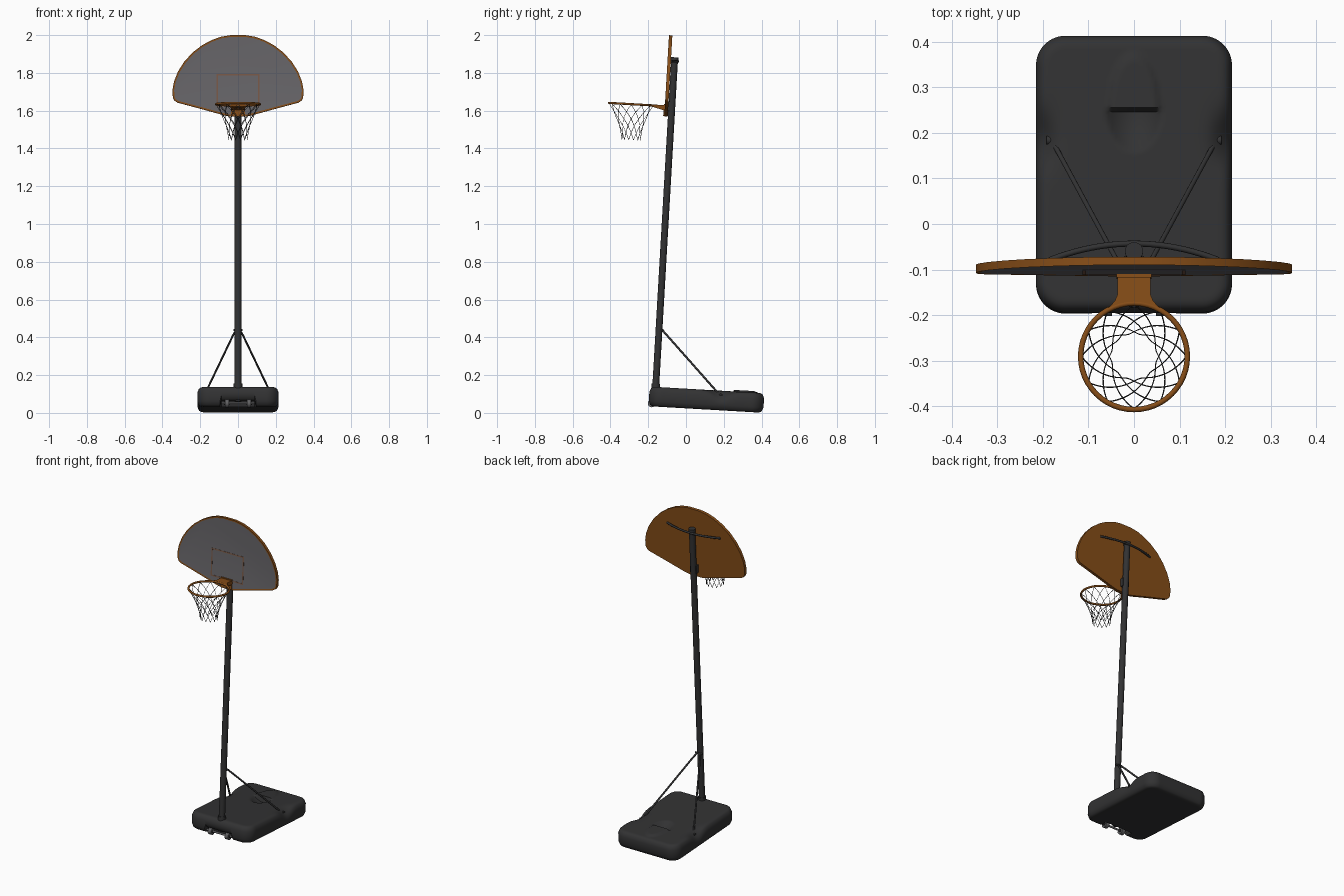
import bpy, bmesh
from math import sin, cos, pi, radians, hypot, exp, sqrt
from mathutils import Matrix, Vector

cube = bpy.data.objects.get("Cube")
if cube:
    bpy.data.objects.remove(cube)

# The whole stand leans back slightly
LEAN = Matrix.Rotation(radians(-3.3), 4, 'X')


def material(name, r, g, b):
    m = bpy.data.materials.new(name)
    m.use_nodes = True
    m.diffuse_color = (r, g, b, 1)
    bsdf = m.node_tree.nodes["Principled BSDF"]
    bsdf.inputs["Base Color"].default_value = (r, g, b, 1)
    bsdf.inputs["Roughness"].default_value = 0.6
    return m


BLACK = material("black plastic", .032, .032, .033)
ORANGE = material("burnt orange", .24, .075, .009)
GREY = material("board grey", .135, .13, .14)
LINE = material("faded orange line", .19, .10, .065)
STEEL = material("wheel grey", .12, .12, .125)
NET = material("net cord", .05, .05, .05)


def finish(bm, name, *mats, smooth=True):
    bmesh.ops.recalc_face_normals(bm, faces=bm.faces)
    me = bpy.data.meshes.new(name)
    bm.to_mesh(me)
    bm.free()
    ob = bpy.data.objects.new(name, me)
    bpy.context.collection.objects.link(ob)
    for m in mats:
        me.materials.append(m)
    ob.matrix_world = LEAN
    if smooth:
        bpy.ops.object.select_all(action='DESELECT')
        ob.select_set(True)
        bpy.context.view_layer.objects.active = ob
        bpy.ops.object.shade_smooth_by_angle(angle=radians(40))
    return ob


def cylinder(name, a, b, r, mat, sides=20):
    a, b = Vector(a), Vector(b)
    bm = bmesh.new()
    m = Matrix.Translation((a + b) / 2) @ (b - a).to_track_quat('Z', 'Y').to_matrix().to_4x4()
    bmesh.ops.create_cone(bm, cap_ends=True, segments=sides, radius1=r, radius2=r,
                          depth=(b - a).length, matrix=m)
    return finish(bm, name, mat)


def box(name, lo, hi, mat):
    lo, hi = Vector(lo), Vector(hi)
    bm = bmesh.new()
    bmesh.ops.create_cube(bm, size=1, matrix=Matrix.Translation((lo + hi) / 2)
                          @ Matrix.Diagonal((*(hi - lo), 1)))
    return finish(bm, name, mat, smooth=False)


def tubes(name, paths, r, mat, cyclic=False, res=2):
    cu = bpy.data.curves.new(name, 'CURVE')
    cu.dimensions = '3D'
    cu.bevel_depth, cu.bevel_resolution, cu.use_fill_caps = r, res, True
    for path in paths:
        sp = cu.splines.new('POLY')
        sp.points.add(len(path) - 1)
        for p, co in zip(sp.points, path):
            p.co = (*co, 1)
        sp.use_cyclic_u = cyclic
        sp.use_smooth = True
    cu.materials.append(mat)
    ob = bpy.data.objects.new(name, cu)
    bpy.context.collection.objects.link(ob)
    ob.matrix_world = LEAN
    bpy.ops.object.select_all(action='DESELECT')
    ob.select_set(True)
    bpy.context.view_layer.objects.active = ob
    bpy.ops.object.convert(target='MESH')


# Base tank: rounded slab with hand recess, side dips and wheel bay
HX, HY, CY, CORNER, ROUND = .215, .304, .104, .065, .028
LOW, TOP, NX, NY = .024, .128, 54, 76


def plan(u, v):
    x, y = u * HX, v * HY
    p, q = abs(x) - HX + CORNER, abs(y) - HY + CORNER
    if p > 0 and q > 0:
        k = max(p, q) / hypot(p, q)
        x = (HX - CORNER + p * k) * (1 if x > 0 else -1)
        y = (HY - CORNER + q * k) * (1 if y > 0 else -1)
    p, q = abs(x) - HX + CORNER, abs(y) - HY + CORNER
    d = CORNER - hypot(max(p, 0), max(q, 0)) - min(max(p, q), 0)
    t = max(0, ROUND - d)
    return x, y + CY, ROUND - sqrt(max(0, ROUND ** 2 - t * t))


def top_height(x, y, drop):
    z = TOP - drop
    z -= .034 * exp(-((abs(x) - .21) / .032) ** 2 - ((y - .18) / .055) ** 2)
    bowl = (x / .062) ** 2 + ((y - .245) / .095) ** 2
    tongue = (x / .058) ** 2 + ((y - .25) / .125) ** 2
    if y < .245 and bowl < 1:
        z -= .03 * (1 - bowl)
    elif y >= .245 and tongue < 1:
        z += .008 * min(1, 3 * (1 - tongue))
    return z


def low_height(x, y, drop):
    bay = .03 if abs(x) < .092 and y < -.14 else 0
    return LOW + drop + bay


bm = bmesh.new()
sheets = []
for height in (top_height, low_height):
    rows = []
    for j in range(NY + 1):
        pts = [plan(2 * i / NX - 1, 2 * j / NY - 1) for i in range(NX + 1)]
        rows.append([bm.verts.new((x, y, height(x, y, d))) for x, y, d in pts])
    for a, b in zip(rows, rows[1:]):
        for i in range(NX):
            bm.faces.new((a[i], a[i + 1], b[i + 1], b[i]))
    sheets.append(rows[0] + [r[-1] for r in rows[1:]] + rows[-1][-2::-1]
                  + [r[0] for r in rows[-2:0:-1]])
t, b = sheets
for i in range(len(t)):
    bm.faces.new((t[i - 1], t[i], b[i], b[i - 1]))
finish(bm, "base_tank", BLACK)

# Transport wheels and axle
cylinder("wheel_axle", (-.088, -.186, .042), (.088, -.186, .042), .006, STEEL, 12)
for side, s in (("left", 1), ("right", -1)):
    cylinder(side + "_wheel", (s * .048, -.184, .04), (s * .07, -.184, .04), .021, STEEL)
    cylinder(side + "_wheel_hub", (s * .044, -.184, .04), (s * .075, -.184, .04), .01, BLACK, 12)

# Pole with collar, joint and cap
PY = -.168
cylinder("pole", (0, PY, .05), (0, PY, 1.865), .018, BLACK)
cylinder("pole_collar", (0, PY, .11), (0, PY, .145), .023, BLACK)
cylinder("pole_cap", (0, PY, 1.855), (0, PY, 1.876), .02, BLACK)

# Struts from pole to tank, joined by a bolt
for side, s in (("left", 1), ("right", -1)):
    tubes(side + "_strut", [[(0, -.15, .432), (s * .012, -.148, .428), (s * .026, -.125, .405),
                             (s * .18, .178, .1)]], .0055, BLACK)
    cylinder(side + "_strut_foot", (s * .17, .178, .102), (s * .192, .178, .102), .01, BLACK, 12)
cylinder("strut_bolt", (-.024, -.155, .43), (.024, -.155, .43), .006, BLACK, 12)

# Backboard: fan outline, orange frame and back, grey inset face
half = [(.04, 1.991), (.09, 1.983), (.14, 1.965), (.19, 1.938), (.24, 1.9), (.285, 1.85),
        (.318, 1.798), (.339, 1.745), (.347, 1.7), (.345, 1.662), (.337, 1.645),
        (.32, 1.634), (.2, 1.602), (.07, 1.566), (.045, 1.561)]
outline = half + [(-x, z) for x, z in reversed(half)]
bm = bmesh.new()
front = bm.faces.new([bm.verts.new((x, -.205, z)) for x, z in outline])
back = bmesh.ops.extrude_face_region(bm, geom=[front])
bmesh.ops.translate(bm, vec=(0, .018, 0),
                    verts=[v for v in back["geom"] if isinstance(v, bmesh.types.BMVert)])
bmesh.ops.recalc_face_normals(bm, faces=bm.faces)
bm.faces.ensure_lookup_table()
front = next(f for f in bm.faces if len(f.verts) > 4 and f.calc_center_median().y < -.2)
bmesh.ops.inset_region(bm, faces=[front], thickness=.009, depth=-.001)
front.material_index = 1
finish(bm, "backboard", ORANGE, GREY)

# Target rectangle on the board
for name, lo, hi in (("target_top", (-.113, 1.777), (.113, 1.785)),
                     ("target_bottom", (-.113, 1.612), (.113, 1.62)),
                     ("target_left", (.105, 1.62), (.113, 1.777)),
                     ("target_right", (-.113, 1.62), (-.105, 1.777))):
    box(name, (lo[0], -.2052, lo[1]), (hi[0], -.2035, hi[1]), LINE)

# Bowed brace behind the board
arc = [(x / 10 * .185, -.15 - .036 * (x / 10) ** 2, 1.855) for x in range(-10, 11)]
tubes("board_brace", [arc], .0065, BLACK)
box("pole_mount", (-.022, -.19, 1.59), (.022, -.165, 1.64), BLACK)

# Rim and flared bracket
RY, RZ, RR = -.384, 1.615, .117
ring = [2 * pi * i / 48 for i in range(48)]
tubes("rim", [[(RR * sin(a), RY + RR * cos(a), RZ) for a in ring]], .006, ORANGE, True, 3)
side = [(.036, -.203), (.036, -.248), (.042, -.262), (.053, -.275), (.07, -.289)]
side += [(RR * sin(a), RY + RR * cos(a)) for a in (.5, .35, .2, .07)]
flat = side + [(-x, y) for x, y in reversed(side)]
bm = bmesh.new()
upper = [bm.verts.new((x, y, RZ + .005)) for x, y in flat]
lower = [bm.verts.new((x, y, RZ - .004 - .02 * max(0, (y + .285) / .082))) for x, y in flat]
bm.faces.new(upper)
bm.faces.new(lower)
for i in range(len(flat)):
    bm.faces.new((upper[i - 1], upper[i], lower[i], lower[i - 1]))
finish(bm, "rim_bracket", ORANGE, smooth=False)
box("rim_plate", (-.038, -.211, 1.562), (.038, -.203, 1.625), ORANGE)

# Net: two opposed sets of twisting cords that hang straight down
COUNT, STEPS, DROP = 12, 16, .185


def cord(start, turn):
    path = []
    for i in range(STEPS + 1):
        f = i / STEPS
        r = .05 + .065 * (1 - f) ** 1.7
        a = start + turn * f * radians(75)
        path.append((r * sin(a), RY + r * cos(a) + .0576 * DROP * f, RZ - .004 - DROP * f))
    return path


tubes("net", [cord(2 * pi * k / COUNT, turn) for k in range(COUNT) for turn in (1, -1)],
      .0014, NET, res=0)
